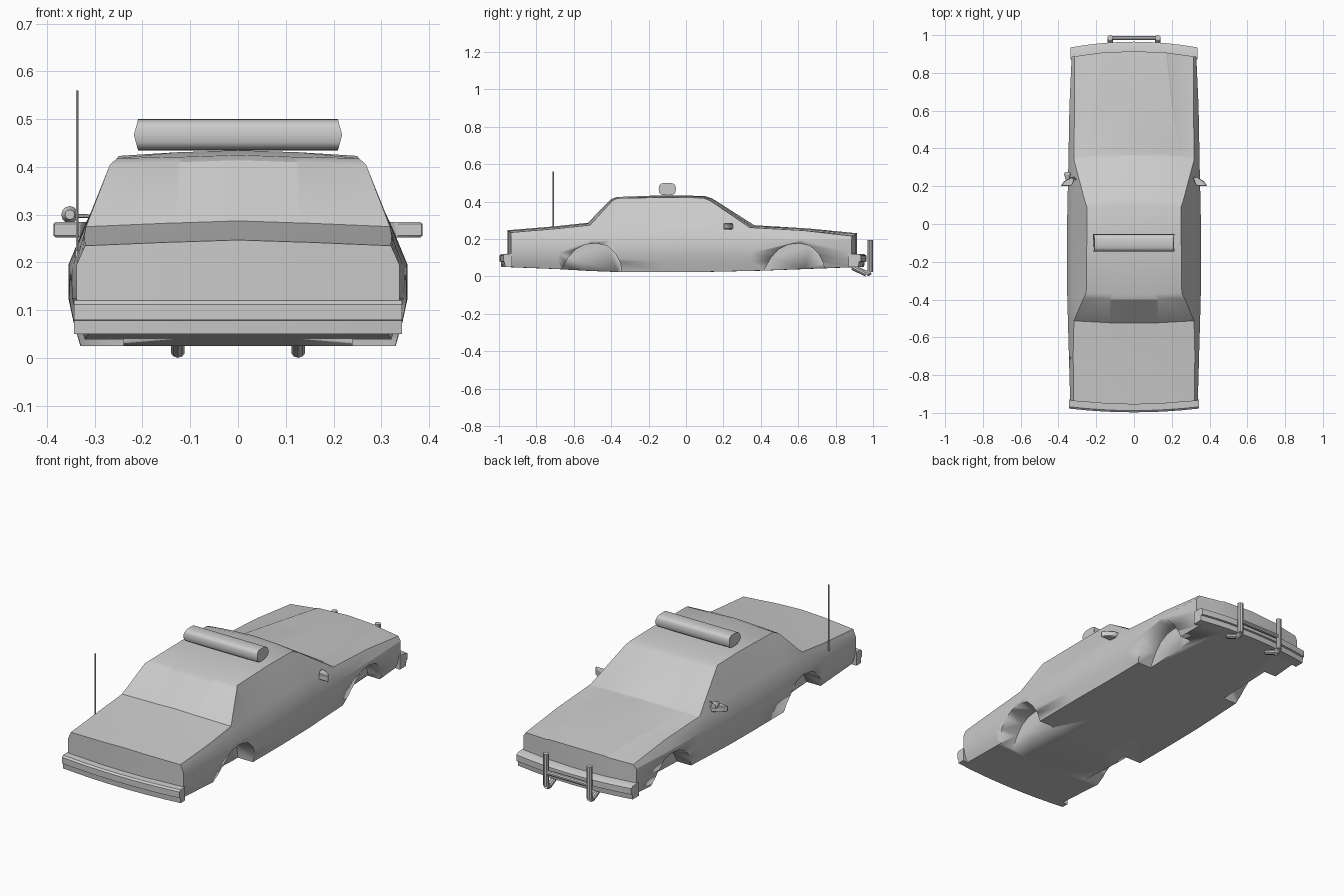
import bpy, bmesh
from math import pi, copysign
from mathutils import Vector

if "Cube" in bpy.data.objects:
    bpy.data.objects.remove(bpy.data.objects["Cube"])

grey = bpy.data.materials.new("plain grey")
grey.use_nodes = True
COLOUR = (0.6, 0.6, 0.6, 1)
grey.diffuse_color = COLOUR
grey.node_tree.nodes["Principled BSDF"].inputs["Base Color"].default_value = COLOUR


def finish(name, bm, angle=30):
    """Turn a bmesh into a shaded object."""
    bmesh.ops.recalc_face_normals(bm, faces=bm.faces)
    mesh = bpy.data.meshes.new(name)
    bm.to_mesh(mesh)
    bm.free()
    mesh.materials.append(grey)
    ob = bpy.data.objects.new(name, mesh)
    bpy.context.collection.objects.link(ob)
    bpy.ops.object.select_all(action="DESELECT")
    ob.select_set(True)
    bpy.context.view_layer.objects.active = ob
    bpy.ops.object.shade_smooth_by_angle(angle=angle * pi / 180)
    return ob


def loft(bm, rings, closed):
    """Bridge rows of points and return the vertex rows."""
    rows = [[bm.verts.new(p) for p in ring] for ring in rings]
    n = len(rows[0])
    for a, b in zip(rows, rows[1:]):
        for i in range(n if closed else n - 1):
            j = (i + 1) % n
            bm.faces.new((a[i], a[j], b[j], b[i]))
    return rows


def prism(bm, points, shift):
    """Extrude a flat outline along a vector."""
    far = [Vector(p) + Vector(shift) for p in points]
    rows = loft(bm, [points, far], True)
    for row in rows:
        bm.faces.new(row)


def rod(bm, a, b, r1, r2=None, sides=10):
    a, b = Vector(a), Vector(b)
    new = bmesh.ops.create_cone(bm, cap_ends=True, segments=sides, radius1=r1,
                                radius2=r1 if r2 is None else r2, depth=(b - a).length)
    turn = (b - a).to_track_quat("Z", "Y")
    for v in new["verts"]:
        v.co = turn @ v.co + (a + b) / 2


# Body: half sections from tail to nose
# y, floor z, half width, belt z, top edge x, top edge z, crease x, crown z, step, bow
STATIONS = [
    (-.955, .05, .338, .222, .32, .235, .12, .247, 0, -.02),
    (-.7, .04, .345, .24, .322, .256, .12, .268, 0, -.015),
    (-.525, .03, .35, .255, .318, .275, .12, .287, 0, -.015),
    (-.4, .025, .353, .27, .268, .405, .12, .414, 0, -.01),
    (-.37, .025, .354, .272, .253, .418, .115, .425, 0, -.005),
    (-.1, .025, .355, .275, .25, .423, .115, .435, 0, 0),
    (.1, .025, .353, .275, .25, .42, .115, .43, 0, .015),
    (.14, .025, .352, .272, .262, .405, .12, .417, 0, .02),
    (.365, .03, .347, .25, .318, .262, .25, .274, 0, .03),
    (.38, .03, .347, .249, .318, .261, .248, .273, .004, .03),
    (.65, .04, .342, .235, .315, .246, .2, .257, .004, .03),
    (.915, .05, .33, .205, .315, .216, .17, .231, .004, .03),
]


def half_section(y, floor, w, belt, tx, tz, cx, crown, step, bow):
    crease = crown - .004
    pts = [(0, floor), (cx, floor), (w - .025, floor), (w - .01, .078), (w, .125), (w, .195),
           (max(tx + .006, .322), belt), (tx, tz), (cx + .008, crease - step),
           (cx, crease), (0, crown)]
    return [(x, y - bow * (x / w) ** 2, z) for x, z in pts]


bm = bmesh.new()
rows = loft(bm, [half_section(*s) for s in STATIONS], False)
for r in (rows[0], rows[-1]):
    bm.faces.new((r[0], r[1], r[9], r[10]))
    bm.faces.new(r[1:10])
bmesh.ops.mirror(bm, geom=bm.verts[:] + bm.edges[:] + bm.faces[:], axis="X", merge_dist=.0005)
bmesh.ops.remove_doubles(bm, verts=bm.verts, dist=.0002)
body = finish("car_body", bm, 24)

# Wheel wells cut from both sides
ARCH = [(-.18, -.05), (-.17, .03), (-.13, .1), (-.09, .145), (-.04, .17), (.02, .177),
        (.08, .163), (.125, .12), (.15, .07), (.162, -.05)]
cut = bmesh.new()
for centre in (-.5, .585):
    for side in (-1, 1):
        prism(cut, [(side * .24, centre + y, z) for y, z in ARCH], (side * .2, 0, 0))
cutter = finish("wheel_well_cutter", cut)
cutter.hide_render = True
mod = body.modifiers.new("wheel wells", "BOOLEAN")
mod.operation, mod.solver, mod.object = "DIFFERENCE", "EXACT", cutter
bpy.context.view_layer.objects.active = body
bpy.ops.object.modifier_apply(modifier=mod.name)
bpy.data.objects.remove(cutter)


# Bumpers: a stepped section swept across the car in a shallow bow
def bumper(name, end, inner, depth, bow, half):
    section = [(0, .05), (.8, .05), (.85, .078), (1, .08), (1, .112), (.8, .12), (0, .122)]
    rings = []
    for i in range(-4, 5):
        t = i / 4
        rings.append([(t * half, end * (inner - bow * t * t + depth * d), z)
                      for d, z in section])
    bm = bmesh.new()
    rows = loft(bm, rings, True)
    bm.faces.new(rows[0])
    bm.faces.new(rows[-1])
    finish(name, bm)


bumper("hood_end_bumper", 1, .9, .065, .03, .335)
bumper("trunk_end_bumper", -1, .95, .047, .02, .343)

# Push bar: two bent uprights and a cross tube
bm = bmesh.new()
for x in (-.126, .126):
    path = [(x, .985, .195), (x, .985, .025), (x, .965, .014), (x, .89, .05)]
    for a, b in zip(path, path[1:]):
        rod(bm, a, b, .015)
rod(bm, (-.126, .985, .095), (.126, .985, .095), .012)
finish("push_bar", bm)

# Roof light bar: rounded tube with slightly pointed ends
bm = bmesh.new()
bmesh.ops.create_cone(bm, cap_ends=True, segments=20, radius1=1, radius2=1, depth=2)
for v in bm.verts:
    a, b, end = v.co.x, v.co.y, v.co.z
    a, b = (copysign(abs(c) ** .65, c) for c in (a, b))
    v.co = (end * (.218 - .009 * abs(b)), -.1 + .046 * a, .467 + .033 * b)
finish("roof_light_bar", bm, 40)

# Aerial on the trunk side
bm = bmesh.new()
rod(bm, (-.336, -.71, .21), (-.336, -.71, .56), .003, sides=6)
rod(bm, (-.336, -.71, .21), (-.336, -.71, .225), .006, sides=8)
finish("aerial", bm)

# Door mirrors: wedge housings
for side, name in ((1, "left_mirror"), (-1, "right_mirror")):
    bm = bmesh.new()
    outline = [(.333, .2), (.388, .2), (.372, .225), (.335, .25), (.31, .25), (.325, .215)]
    prism(bm, [(side * x, y, .252) for x, y in outline], (0, 0, .033))
    bmesh.ops.bevel(bm, geom=bm.edges[:], offset=.004, segments=1, affect="EDGES")
    finish(name, bm)

# Spotlight on the windscreen pillar
bm = bmesh.new()
rod(bm, (-.352, .235, .3), (-.352, .262, .3), .01, .018, 12)
rod(bm, (-.352, .262, .3), (-.352, .275, .3), .018, .014, 12)
rod(bm, (-.352, .25, .298), (-.285, .23, .296), .004, sides=6)
finish("spotlight", bm)
